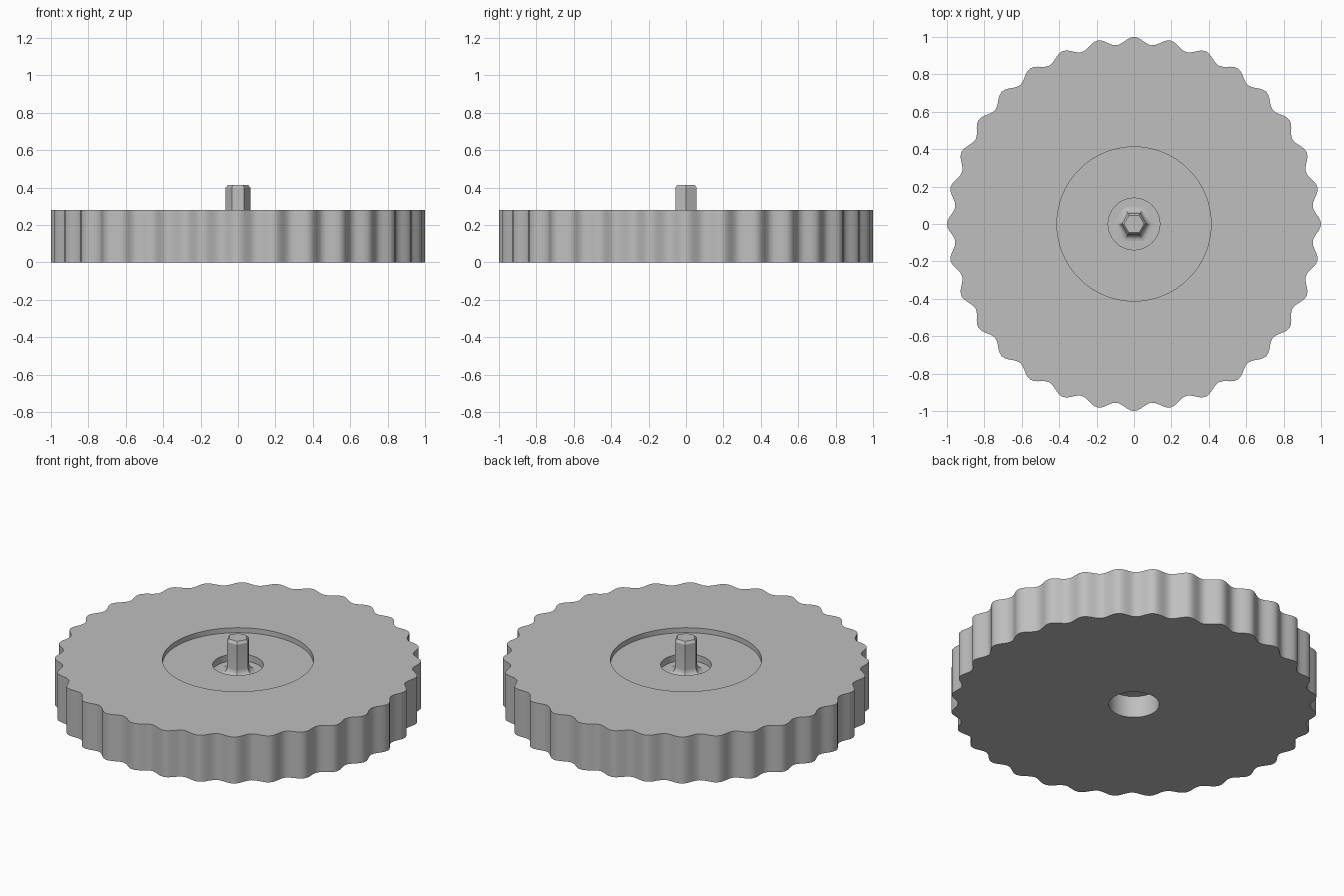
import bpy, bmesh, math

if "Cube" in bpy.data.objects:
    bpy.data.objects.remove(bpy.data.objects["Cube"], do_unlink=True)

# Single plain grey
grey = bpy.data.materials.new("plain grey")
grey.use_nodes = True
colour = (0.52, 0.52, 0.52, 1)
grey.diffuse_color = colour
grey.node_tree.nodes["Principled BSDF"].inputs["Base Color"].default_value = colour

LOBES = 32


def scallop(a):
    """Wavy grip radius at angle a."""
    return 0.98 + 0.02 * math.cos(LOBES * a)


def lathe(name, profile, sides):
    """Sweep (radius, z) rings round z and cap both ends; a radius may be a function of angle."""
    bm = bmesh.new()
    rings = []
    for radius, z in profile:
        ring = []
        for i in range(sides):
            a = math.tau * i / sides
            r = radius(a) if callable(radius) else radius
            ring.append(bm.verts.new((r * math.cos(a), r * math.sin(a), z)))
        rings.append(ring)
    for low, high in zip(rings, rings[1:]):
        for i in range(sides):
            j = (i + 1) % sides
            bm.faces.new((low[i], low[j], high[j], high[i]))
    bm.faces.new(rings[0][::-1])
    bm.faces.new(rings[-1])
    bmesh.ops.recalc_face_normals(bm, faces=bm.faces)
    mesh = bpy.data.meshes.new(name)
    bm.to_mesh(mesh)
    bm.free()
    mesh.materials.append(grey)
    ob = bpy.data.objects.new(name, mesh)
    bpy.context.collection.objects.link(ob)
    bpy.ops.object.select_all(action="DESELECT")
    ob.select_set(True)
    bpy.context.view_layer.objects.active = ob
    bpy.ops.object.shade_smooth_by_angle(angle=math.radians(30))
    return ob


# Scalloped wheel: blind bore below, stepped recess above
BORE, RECESS = 0.138, 0.412
lathe("scalloped_wheel", [
    (BORE, 0.13), (BORE, 0), (scallop, 0), (scallop, 0.28),
    (RECESS, 0.28), (RECESS, 0.25), (BORE, 0.25), (BORE, 0.21),
], LOBES * 10)

# Hexagonal drive pin with a filleted foot and chamfered tip
PIN, FILLET, FLOOR = 0.066, 0.04, 0.21
foot = []
for k in range(7):
    t = math.pi / 2 * k / 6
    foot.append((PIN + FILLET * (1 - math.sin(t)), FLOOR + FILLET * (1 - math.cos(t))))
lathe("hex_pin", foot + [(PIN, 0.4), (0.054, 0.415)], 6)
